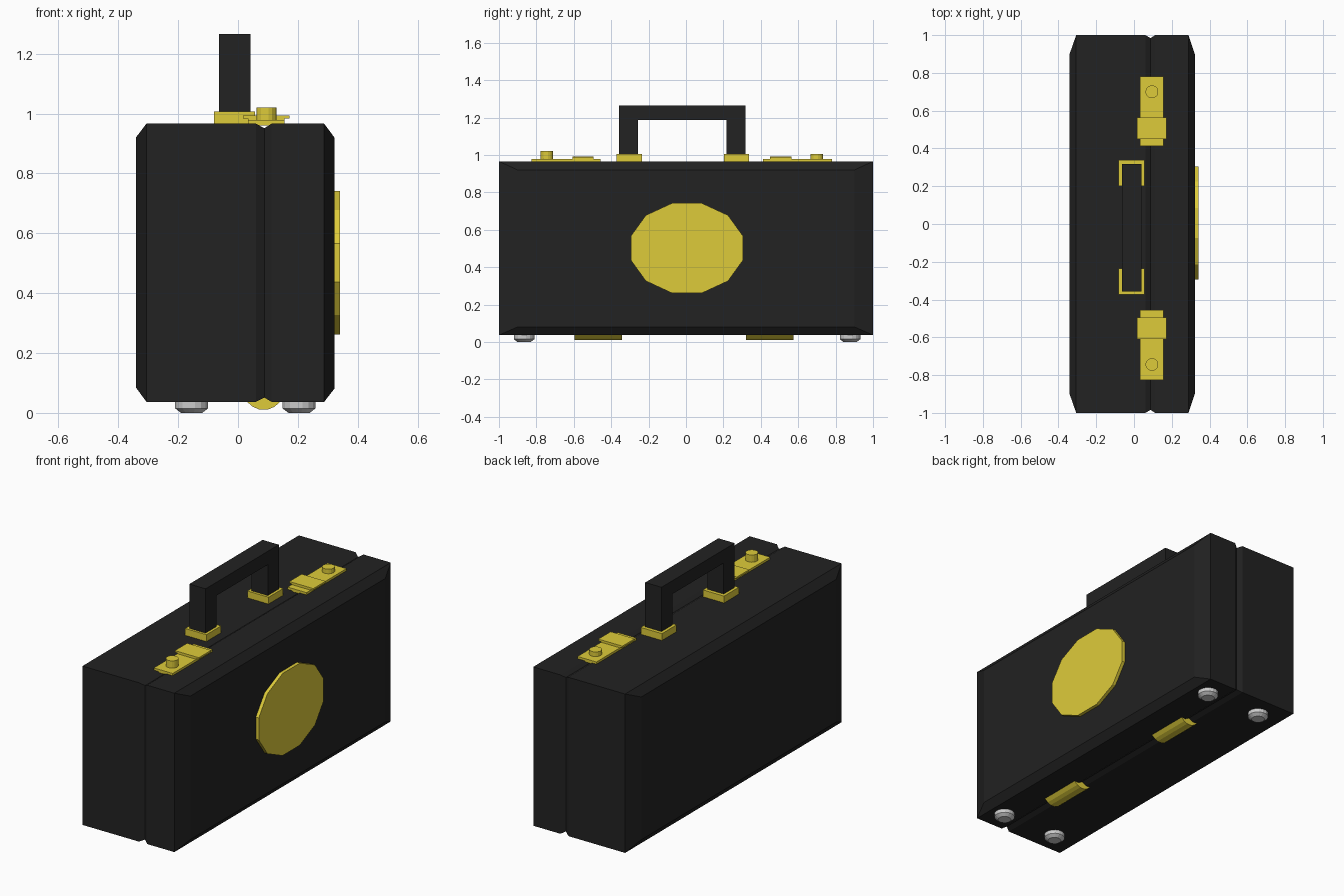
import bpy, bmesh, math

if "Cube" in bpy.data.objects:
    bpy.data.objects.remove(bpy.data.objects["Cube"])


def material(name, rgb):
    m = bpy.data.materials.new(name)
    m.diffuse_color = (*rgb, 1)
    m.use_nodes = True
    m.node_tree.nodes["Principled BSDF"].inputs["Base Color"].default_value = m.diffuse_color
    return m


BLACK = material("black_leather", (0.016, 0.016, 0.016))
GOLD = material("gold_metal", (0.73, 0.60, 0.042))


def finish(name, bm, mat=None):
    bmesh.ops.recalc_face_normals(bm, faces=bm.faces)
    me = bpy.data.meshes.new(name)
    bm.to_mesh(me)
    bm.free()
    ob = bpy.data.objects.new(name, me)
    bpy.context.collection.objects.link(ob)
    if mat:
        me.materials.append(mat)
    return ob


def loft(name, rings, mat=None, caps=(True, True)):
    """Skin a list of equal-length point rings."""
    bm = bmesh.new()
    vs = [[bm.verts.new(p) for p in ring] for ring in rings]
    n = len(vs[0])
    for a, b in zip(vs, vs[1:]):
        for i in range(n):
            j = (i + 1) % n
            bm.faces.new((a[i], a[j], b[j], b[i]))
    for use, ring in zip(caps, (vs[0], vs[-1])):
        if use:
            bm.faces.new(ring)
    return finish(name, bm, mat)


def box(name, x0, x1, y0, y1, z0, z1, mat):
    return loft(name, [[(x0, y0, z), (x1, y0, z), (x1, y1, z), (x0, y1, z)]
                       for z in (z0, z1)], mat)


def turned(name, x, y, profile, sides, mat=None):
    """Stack of (radius, z) rings around a vertical axis."""
    angles = [2 * math.pi * (i + 0.5) / sides for i in range(sides)]
    return loft(name, [[(x + r * math.cos(a), y + r * math.sin(a), z) for a in angles]
                       for r, z in profile], mat)


def section(x, hy, z0, z1):
    return [(x, -hy, z0), (x, hy, z0), (x, hy, z1), (x, -hy, z1)]


# Case halves: chamfered outer faces, meeting in a V groove at the seam
seam = section(0.088, 0.984, 0.051, 0.951)
loft("case_base", [section(-0.341, 0.9, 0.085, 0.92), section(-0.306, 1, 0.037, 0.966),
                   section(0.06, 1, 0.037, 0.966), seam], BLACK, (True, False))
loft("case_lid", [seam, section(0.112, 1, 0.037, 0.966), section(0.288, 1, 0.037, 0.966),
                  section(0.322, 0.9, 0.081, 0.92)], BLACK, (False, True))

# Twelve-sided oval plate on the lid
c = math.cos(math.pi / 12)
oval = [(0.005 + 0.3 / c * math.cos(a), 0.502 + 0.24 / c * math.sin(a))
        for a in (2 * math.pi * (i + 0.5) / 12 for i in range(12))]
loft("lid_plate", [[(x, y, z) for y, z in oval] for x in (0.315, 0.341)], GOLD)

# Handle: an arch profile pushed through its width
arch = [(-0.358, 0.98), (-0.358, 1.265), (0.318, 1.265), (0.318, 0.98),
        (0.217, 0.98), (0.217, 1.187), (-0.257, 1.187), (-0.257, 0.98)]
loft("handle", [[(x, y, z) for y, z in arch] for x in (-0.064, 0.041)], BLACK)
for i, y in enumerate((-0.304, 0.27)):
    box(f"handle_mount_{i}", -0.081, 0.056, y - 0.068, y + 0.068, 0.96, 1.006, GOLD)

# Latches, mirrored along the seam (knob heights differ)
for i, (mid, s, knob_top) in enumerate(((-0.022, -1, 1.021), (-0.022, 1, 1.006))):
    def span(a, b):
        return sorted((mid + s * a, mid + s * b))
    box(f"latch_plate_{i}", 0.033, 0.155, *span(0.434, 0.803), 0.96, 0.979, GOLD)
    box(f"latch_clasp_{i}", 0.017, 0.172, *span(0.472, 0.586), 0.983, 0.993, GOLD)
    box(f"latch_spacer_{i}", 0.033, 0.155, *span(0.472, 0.586), 0.975, 0.985, GOLD)
    turned(f"latch_knob_{i}", 0.095, mid + s * 0.722,
           ((0.034, 0.97), (0.034, knob_top)), 16, GOLD)

# Hinge barrels under the seam
barrel = [(0.03, 0.06), (0.03, 0.037), (0.05, 0.02), (0.072, 0.011),
          (0.1, 0.011), (0.121, 0.02), (0.141, 0.037), (0.141, 0.06)]
for i, y in enumerate((-0.468, 0.448)):
    loft(f"hinge_{i}", [[(x, y + d, z) for x, z in barrel] for d in (-0.127, 0.127)], GOLD)

# Four tapered feet
for i, x in enumerate((-0.155, 0.204)):
    for j, y in enumerate((-0.866, 0.877)):
        turned(f"foot_{i}{j}", x, y, ((0.036, 0), (0.056, 0.015), (0.056, 0.045)), 16)
